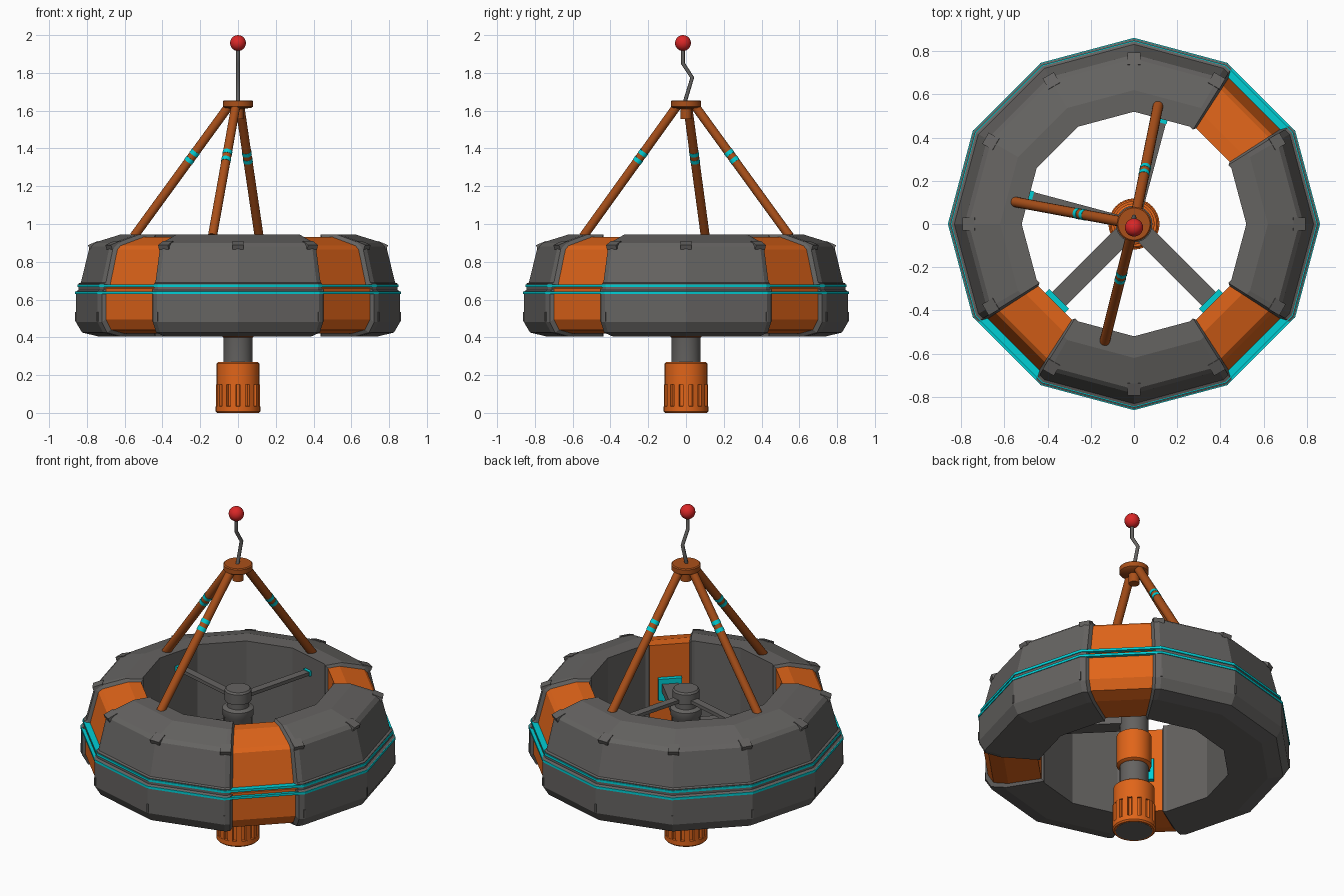
import bpy, bmesh
from math import radians, cos, sin, pi
from mathutils import Vector, Matrix

if "Cube" in bpy.data.objects:
    bpy.data.objects.remove(bpy.data.objects["Cube"])


def material(name, rgb):
    m = bpy.data.materials.new(name)
    m.diffuse_color = (*rgb, 1)
    m.use_nodes = True
    m.node_tree.nodes["Principled BSDF"].inputs["Base Color"].default_value = m.diffuse_color
    return m


GREY = material("dark_grey", (0.13, 0.125, 0.12))
ORANGE = material("orange", (0.75, 0.13, 0.01))
BROWN = material("rust_orange", (0.4, 0.08, 0.01))
CYAN = material("cyan", (0.0, 0.62, 0.66))
RED = material("red", (0.7, 0.02, 0.02))


def finish(bm, name, mat, smooth=False):
    bmesh.ops.recalc_face_normals(bm, faces=bm.faces)
    me = bpy.data.meshes.new(name)
    bm.to_mesh(me)
    bm.free()
    me.materials.append(mat)
    ob = bpy.data.objects.new(name, me)
    bpy.context.collection.objects.link(ob)
    if smooth:
        bpy.context.view_layer.objects.active = ob
        ob.select_set(True)
        bpy.ops.object.shade_smooth_by_angle(angle=radians(35))
        ob.select_set(False)
    return ob


def polar(deg, r, z=0.0):
    return Vector((r * cos(radians(deg)), r * sin(radians(deg)), z))


def facet(deg):
    """Radius factor that keeps a point on the 12-sided outline."""
    return cos(pi / 12) / cos(radians(deg % 30 - 15))


def inset(profile, d):
    """Pull a profile towards its middle by d."""
    return [(r + (d if r < 0.6 else -d), z + (d if z < 0.67 else -d)) for r, z in profile]


def sweep(name, sections, mat, closed=False):
    """Sweep (angle, profile) sections around the z axis."""
    bm = bmesh.new()
    rows = [[bm.verts.new(polar(a, r * facet(a), z)) for r, z in prof] for a, prof in sections]
    n = len(rows[0])
    for i in range(len(rows) if closed else len(rows) - 1):
        a, b = rows[i], rows[(i + 1) % len(rows)]
        for j in range(n):
            k = (j + 1) % n
            bm.faces.new((a[j], a[k], b[k], b[j]))
    if not closed:
        bm.faces.new(rows[0])
        bm.faces.new(rows[-1])
    return finish(bm, name, mat)


def lathe(name, profile, mat, segs=32):
    """Solid of revolution from (r, z) points, capped at both ends."""
    bm = bmesh.new()
    rings = [[bm.verts.new(polar(360 * i / segs, r, z)) for i in range(segs)] for r, z in profile]
    for a, b in zip(rings, rings[1:]):
        for i in range(segs):
            k = (i + 1) % segs
            bm.faces.new((a[i], a[k], b[k], b[i]))
    bm.faces.new(rings[0])
    bm.faces.new(rings[-1])
    return finish(bm, name, mat, True)


def rod(name, p, q, r, mat, segs=16):
    p, q = Vector(p), Vector(q)
    d = q - p
    m = Matrix.Translation((p + q) / 2) @ d.to_track_quat('Z', 'Y').to_matrix().to_4x4()
    bm = bmesh.new()
    bmesh.ops.create_cone(bm, cap_ends=True, segments=segs, radius1=r, radius2=r,
                          depth=d.length, matrix=m)
    return finish(bm, name, mat, True)


def radial_box(name, deg, r, z, size, mat, tilt=0):
    """Box with size (radial, tangential, height) at a polar position."""
    m = (Matrix.Translation(polar(deg, r, z)) @ Matrix.Rotation(radians(deg), 4, 'Z')
         @ Matrix.Rotation(radians(tilt), 4, 'Y') @ Matrix.Diagonal((*size, 1)))
    bm = bmesh.new()
    bmesh.ops.create_cube(bm, size=1, matrix=m)
    return finish(bm, name, mat)


# Float ring: three grey shells with chamfered ends
hull = [(0.52, 0.405), (0.74, 0.405), (0.825, 0.425), (0.858, 0.48), (0.858, 0.643),
        (0.845, 0.65), (0.845, 0.685), (0.832, 0.69), (0.785, 0.88), (0.765, 0.9),
        (0.62, 0.945), (0.52, 0.945)]
for start, end in ((60, 210), (240, 300), (330, 390)):
    secs = [(start - 3, inset(hull, 0.016)), (start - 2, hull)]
    secs += [(a, hull) for a in range(start, end + 1, 30)]
    secs += [(end + 2, hull), (end + 3, inset(hull, 0.016))]
    sweep(f"float_shell_{start}", secs, GREY)

# Orange float panels between the shells, with an inner cyan pad and beam
core = inset(hull, 0.015)
for a in (30, 210, 300):
    sweep(f"float_panel_{a}", [(a, core), (a + 30, core)], ORANGE)
for a in (225, 315):
    radial_box(f"beam_pad_{a}", a, 0.505, 0.67, (0.03, 0.13, 0.13), CYAN)
    radial_box(f"support_beam_{a}", a, 0.28, 0.68, (0.46, 0.09, 0.05), GREY)

# Cyan bands around the float
for name, r, z0, z1 in (("upper_band", 0.85, 0.666, 0.68), ("lower_band", 0.862, 0.629, 0.643)):
    sec = [(r - 0.05, z0), (r, z0), (r, z1), (r - 0.05, z1)]
    sweep(name, [(a, sec) for a in range(0, 360, 30)], CYAN, True)

# Clips and small ribs on the shell corners
for a in range(0, 360, 30):
    radial_box(f"edge_clip_{a}", a, 0.762, 0.888, (0.06, 0.06, 0.025), GREY, 22)
    radial_box(f"lower_rib_{a}", a, 0.855, 0.51, (0.014, 0.01, 0.05), GREY)

# Thin upper struts with cyan ends
for a in (75, 165):
    radial_box(f"upper_strut_{a}", a, 0.28, 0.85, (0.5, 0.045, 0.02), GREY)
    radial_box(f"strut_light_{a}", a, 0.495, 0.85, (0.02, 0.052, 0.028), CYAN)

# Central column
lathe("hub", [(0.078, 0.2), (0.078, 0.74), (0.085, 0.75), (0.085, 0.79), (0.06, 0.8), (0.06, 0.83),
              (0.073, 0.835), (0.073, 0.895), (0.065, 0.905)], GREY)
lathe("column_collar", [(0.078, 0.4), (0.095, 0.41), (0.095, 0.59), (0.078, 0.6)], ORANGE)

# Ballast weight with grip ribs
lathe("ballast", [(0.11, 0), (0.118, 0.008), (0.118, 0.035), (0.103, 0.036), (0.103, 0.15),
                  (0.113, 0.151), (0.113, 0.262), (0.105, 0.27)], ORANGE)
lathe("ballast_foot", [(0.1, 0.0), (0.1, 0.002)], GREY).location.z = -0.001
for i in range(14):
    radial_box(f"ballast_rib_{i}", i * 360 / 14, 0.107, 0.093, (0.02, 0.03, 0.116), ORANGE)

# Tripod legs with cyan stripes
for a in (78.5, 169.5, 256):
    foot, head = polar(a, 0.56, 0.935), polar(a, 0.045, 1.63)
    rod(f"tripod_leg_{int(a)}", foot, head, 0.024, BROWN)
    for z in (1.338, 1.375):
        p, q = (foot.lerp(head, (h - 0.935) / 0.695) for h in (z - 0.009, z + 0.009))
        rod(f"leg_stripe_{int(a)}", p, q, 0.0255, CYAN)

# Mast head plate
lathe("mast_plate", [(0.03, 1.555), (0.03, 1.61), (0.07, 1.615), (0.08, 1.622), (0.08, 1.65),
                     (0.074, 1.655)], BROWN)

# Kinked antenna and red ball
path = [(0, -0.008, 1.64), (0, 0.033, 1.775), (0, -0.016, 1.85), (0, -0.016, 1.95)]
curve = bpy.data.curves.new("antenna", 'CURVE')
curve.dimensions = '3D'
curve.bevel_depth = 0.0105
curve.bevel_resolution = 2
curve.use_fill_caps = True
line = curve.splines.new('POLY')
line.points.add(len(path) - 1)
for pt, co in zip(line.points, path):
    pt.co = (*co, 1)
curve.materials.append(GREY)
bpy.context.collection.objects.link(bpy.data.objects.new("antenna", curve))
bm = bmesh.new()
bmesh.ops.create_uvsphere(bm, u_segments=24, v_segments=14, radius=0.042,
                          matrix=Matrix.Translation((0, -0.016, 1.958)))
finish(bm, "antenna_ball", RED, True)
